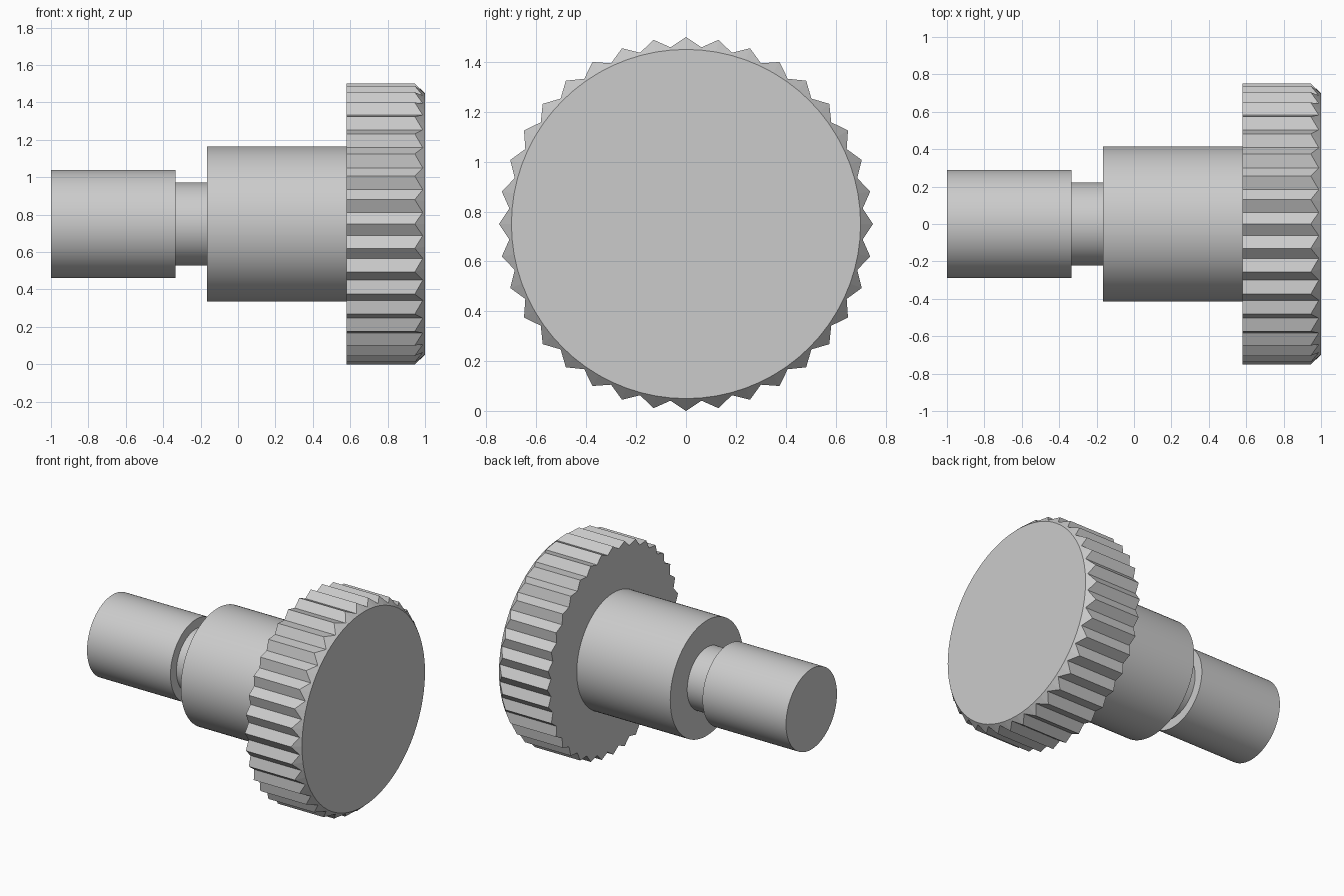
import bpy
import bmesh
from math import cos, sin, pi, radians

cube = bpy.data.objects.get("Cube")
if cube:
    bpy.data.objects.remove(cube, do_unlink=True)

TEETH = 36
AXIS_Z = 0.75

steel = bpy.data.materials.new("grey_steel")
steel.use_nodes = True
steel.diffuse_color = (0.6, 0.6, 0.6, 1)
steel.node_tree.nodes["Principled BSDF"].inputs["Base Color"].default_value = (0.6, 0.6, 0.6, 1)


def lofted(name, sections, count):
    """Solid along x; each section is a function giving (x, radius) per point index."""
    bm = bmesh.new()
    rings = []
    for section in sections:
        ring = []
        for i in range(count):
            x, r = section(i)
            a = 2 * pi * i / count
            ring.append(bm.verts.new((x, r * sin(a), AXIS_Z + r * cos(a))))
        rings.append(ring)
    for a, b in zip(rings, rings[1:]):
        for i in range(count):
            j = (i + 1) % count
            bm.faces.new((a[i], a[j], b[j], b[i]))
    bm.faces.new(rings[0])
    bm.faces.new(rings[-1])
    bmesh.ops.recalc_face_normals(bm, faces=bm.faces)
    mesh = bpy.data.meshes.new(name)
    bm.to_mesh(mesh)
    bm.free()
    mesh.materials.append(steel)
    obj = bpy.data.objects.new(name, mesh)
    bpy.context.collection.objects.link(obj)
    return obj


# Stepped shaft: journal, relief neck and hub in one turned profile
profile = [(-1, 0.29), (-0.335, 0.29), (-0.335, 0.222),
           (-0.165, 0.222), (-0.165, 0.415), (0.58, 0.415)]
shaft = lofted("stepped_shaft", [lambda i, p=p: p for p in profile], 96)
bpy.ops.object.select_all(action='DESELECT')
shaft.select_set(True)
bpy.context.view_layer.objects.active = shaft
bpy.ops.object.shade_smooth_by_angle(angle=radians(30))


# Toothed wheel: alternating tips and valleys, chamfered on the outer end
def tooth(tip, valley):
    return lambda i: valley if i % 2 else tip


lofted("toothed_wheel", [
    tooth((0.58, 0.75), (0.58, 0.711)),
    tooth((0.945, 0.75), (0.988, 0.711)),
    tooth((1, 0.7), (1, 0.7)),
], TEETH * 2)
